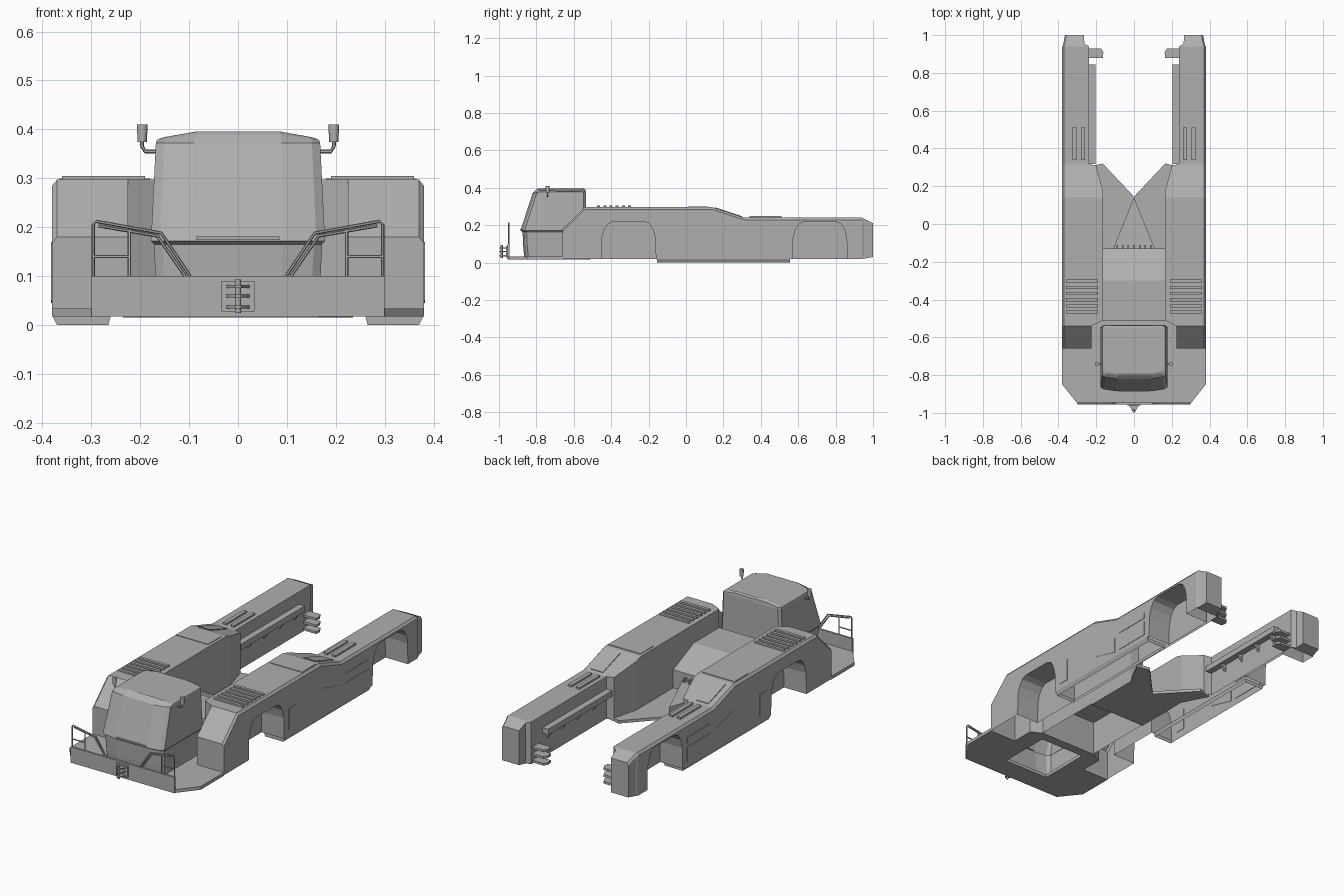
import bpy, bmesh, math
from mathutils import Vector

if "Cube" in bpy.data.objects:
    bpy.data.objects.remove(bpy.data.objects["Cube"])

grey = bpy.data.materials.new("body grey")
grey.diffuse_color = (0.43, 0.43, 0.43, 1)
grey.use_nodes = True
grey.node_tree.nodes["Principled BSDF"].inputs["Base Color"].default_value = grey.diffuse_color


def mesh(name, verts, faces, mirror=False):
    me = bpy.data.meshes.new(name)
    bm = bmesh.new()
    vs = [bm.verts.new(v) for v in verts]
    for f in faces:
        bm.faces.new([vs[i] for i in f])
    bmesh.ops.remove_doubles(bm, verts=bm.verts[:], dist=1e-5)
    bmesh.ops.recalc_face_normals(bm, faces=bm.faces[:])
    bm.to_mesh(me)
    bm.free()
    ob = bpy.data.objects.new(name, me)
    bpy.context.collection.objects.link(ob)
    me.materials.append(grey)
    if mirror:
        ob.modifiers.new("mirror", 'MIRROR').use_mirror_merge = False
    return ob


def loft(name, rings, mirror=False, bottom=True, top=True):
    n = len(rings[0])
    faces = [(k * n + i, k * n + (i + 1) % n, (k + 1) * n + (i + 1) % n, (k + 1) * n + i)
             for k in range(len(rings) - 1) for i in range(n)]
    if bottom:
        faces.append(tuple(range(n))[::-1])
    if top:
        faces.append(tuple(range((len(rings) - 1) * n, len(rings) * n)))
    return mesh(name, [p for r in rings for p in r], faces, mirror)


def prism(name, pts, axis, lo, hi, mirror=False):
    def put(p, h):
        return (h, p[0], p[1]) if axis == 'x' else (p[0], h, p[1]) if axis == 'y' else (p[0], p[1], h)
    return loft(name, [[put(p, h) for p in pts] for h in (lo, hi)], mirror)


def box(name, x, y, z, mirror=False):
    return prism(name, [(x[0], y[0]), (x[1], y[0]), (x[1], y[1]), (x[0], y[1])], 'z', z[0], z[1], mirror)


def tube(name, pts, r, mirror=True, sides=6):
    rings = []
    for i, p in enumerate(pts):
        d = (Vector(pts[min(i + 1, len(pts) - 1)]) - Vector(pts[max(i - 1, 0)])).normalized()
        u = d.cross(Vector((0, 1, 0)) if abs(d.y) < 0.9 else Vector((1, 0, 0))).normalized()
        w = d.cross(u)
        rings.append([Vector(p) + r * (u * math.cos(a) + w * math.sin(a))
                      for a in (2 * math.pi * k / sides for k in range(sides))])
    return loft(name, rings, mirror)


# side pods: hollow shells lofted along y; stations are (y, top z, inner x)
ZB, XO = 0.02, 0.38
stations = [(-.66, .02, .225), (-.66, .18, .225), (-.54, .297, .225), (-.51, .297, .165),
            (.14, .297, .165), (.175, .285, .165), (.308, .242, .2), (.318, .24, .238), (.94, .24, .238)]
verts, faces = [], []
for y, z, xi in stations:
    verts += [(xi, y, ZB), (xi, y, z), (.37, y, z), (XO, y, max(ZB, z - .012))]
for k in range(len(stations) - 1):
    for i in range(3):
        a = k * 4 + i
        if k == 0 and i == 0:
            continue
        faces.append((a, a + 1, a + 5, a + 4))
outer = [k * 4 + 3 for k in range(len(stations))]
arch = [(0, .02), (.003, .13), (.015, .175), (.037, .208), (.065, .22), (.228, .22),
        (.258, .208), (.278, .175), (.289, .13), (.292, .02)]
for y0 in (.57, -.453):
    base = len(verts)
    n = len(arch)
    verts += [(XO, y0 + a, b) for a, b in arch] + [(.25, y0 + a, b) for a, b in arch]
    if y0 > 0:
        verts.append((XO, .94, ZB))
        outer.append(len(verts) - 1)
    outer += [base + i for i in reversed(range(n))]
    faces += [(base + i, base + i + 1, base + n + i + 1, base + n + i) for i in range(n - 1)]
    faces.append(tuple(base + n + i for i in range(n)))
faces.append(tuple(outer))
mesh("side_pod", verts, faces, True)

# rear tips of the pods, stepped in at the inner side
loft("pod_tip", [[(a, y, zb), (b, y, zb), (b, y, zt - .012), (b - .008, y, zt), (a, y, zt)]
                 for y, a, b, zb, zt in ((.94, .238, .38, .02, .24), (.953, .262, .374, .022, .234),
                                         (1, .266, .366, .03, .21))], True, bottom=False)

# lower skirts between the wheels
loft("skirt", [[(x, y, z) for x, y in ((a, -.155), (b, -.155), (b, .555), (a, .555))]
               for a, b, z in ((.26, .38, .02), (.265, .37, 0))], True, bottom=False, top=False)

# panels on the pod sides
for pts in ([(-.12, .05), (-.065, .05), (-.065, .165), (-.12, .165)],
            [(.15, .085), (.305, .045), (.305, .125), (.15, .165)],
            [(.34, .14), (.535, .14), (.535, .17), (.34, .17)],
            [(.34, .045), (.535, .045), (.535, .12), (.34, .12)]):
    prism("side_panel", pts, 'x', .378, .382, True)

# louvres and hatches on the pod tops
for i in range(6):
    y = -.475 + i * .033
    box("front_louvre", (.19, .36), (y, y + .016), (.295, .305), True)
for x in (.26, .305):
    box("rear_louvre", (x, x + .02), (.34, .51), (.238, .25), True)
box("pod_hatch", (.18, .365), (.01, .12), (.295, .3), True)
prism("slope_hatch", [(.155, .290), (.30, .243), (.30, .248), (.155, .296)], 'x', .27, .34, True)

# front deck with an opening under the cab
prism("front_deck", [(0, -.95), (.3, -.95), (.38, -.85), (.38, -.66), (.225, -.66), (.225, -.54),
                     (.165, -.51), (0, -.51), (0, -.56), (.13, -.56), (.13, -.84), (0, -.84)],
      'z', .017, .034, True)
box("bumper_plate", (-.3, .3), (-.955, -.945), (.017, .10))

# engine cover between the pods
prof = [(-.51, .034), (-.51, .2), (-.3, .2), (-.13, .125), (-.13, .02)]
mesh("engine_cover", [(s * .165, y, z) for s in (-1, 1) for y, z in prof],
     [(i, i + 1, i + 6, i + 5) for i in range(4)])

# rear floor with a V notch, raised guide wedge and ridge fins
prism("rear_floor", [(-.165, -.13), (.165, -.13), (.165, .17), (.235, .305), (.165, .32), (0, .145),
                     (-.165, .32), (-.235, .305), (-.165, .17)], 'z', .015, .03)
mesh("guide_wedge", [(-.11, -.13, .03), (.11, -.13, .03), (.11, -.13, .085), (-.11, -.13, .085),
                     (0, .14, .03), (0, .14, .075)],
     [(0, 1, 2, 3), (0, 3, 5, 4), (3, 2, 5), (2, 1, 4, 5)])
for i in range(7):
    x = -.09 + i * .03
    box("guide_fin", (x - .004, x + .004), (-.14, -.11), (.06, .105))

# cab: hollow rings of (z, half width, front y, rear y, corner drop)
rings = []
for z, w, yf, yr, zs in ((.034, .165, -.865, -.54, 0), (.08, .168, -.87, -.54, 0), (.165, .172, -.874, -.54, 0),
                         (.172, .178, -.885, -.535, 0), (.372, .168, -.82, -.535, 0),
                         (.390, .166, -.802, -.537, -.012), (.396, .158, -.792, -.548, -.014)):
    half = [(w * .53, yf, z), (w * .9, yf + .01, z + zs * .75), (w, yf + .022, z + zs),
            (w, yr - .012, z + zs), (w * .93, yr, z + zs * .8), (w * .53, yr, z)]
    rings.append(half + [(-x, y, zz) for x, y, zz in reversed(half)])
loft("cab", rings, bottom=False)
# wiper bar at the waist
box("wiper_bar", (-.085, .085), (-.888, -.88), (.174, .181))

# warning beacons on brackets
tube("beacon_bracket", [(.165, -.74, .355), (.19, -.74, .355), (.196, -.74, .365), (.196, -.74, .38)], .004)
tube("beacon_base", [(.196, -.74, .374), (.196, -.74, .392)], .0095, sides=10)
tube("beacon_lamp", [(.196, -.74, .392), (.196, -.74, .41)], .011, sides=10)

# front guard rails
Y = -.948
for path in ([(.098, Y, .10), (.157, Y, .188), (.29, Y, .212), (.296, Y, .205), (.296, Y, .10)],
             [(.108, Y, .10), (.165, Y, .182), (.285, Y, .203)],
             [(.222, Y, .10), (.222, Y, .195)], [(.222, Y, .14), (.296, Y, .14)]):
    tube("guard_rail", path, .0035)

# tow hitch
box("hitch_plate", (-.034, .034), (-.962, -.95), (.028, .09))
for z in (.034, .056, .076):
    prism("hitch_jaw", [(-.025, -.96), (-.006, -.997), (.006, -.997), (.025, -.96)], 'z', z, z + .006)
tube("hitch_pin", [(0, -.985, .025), (0, -.985, .093)], .006, False, 8)

# inner lift rails, brackets and forked hooks
box("lift_rail", (.205, .24), (.318, .845), (.145, .175), True)
for y in (.42, .55, .68, .8):
    prism("rail_bracket", [(.24, .105), (.24, .145), (.21, .145)], 'y', y, y + .012, True)
for z in (.025, .06, .095):
    prism("hook_plate", [(.24, .88), (.165, .88), (.162, .91), (.175, .93), (.24, .93)],
          'z', z, z + .012, True)

# smooth the round parts only
for ob in bpy.data.objects:
    if ob.name.startswith(("beacon", "hitch_pin")):
        ob.data.shade_smooth()
        ob.data.set_sharp_from_angle(angle=math.radians(50))
